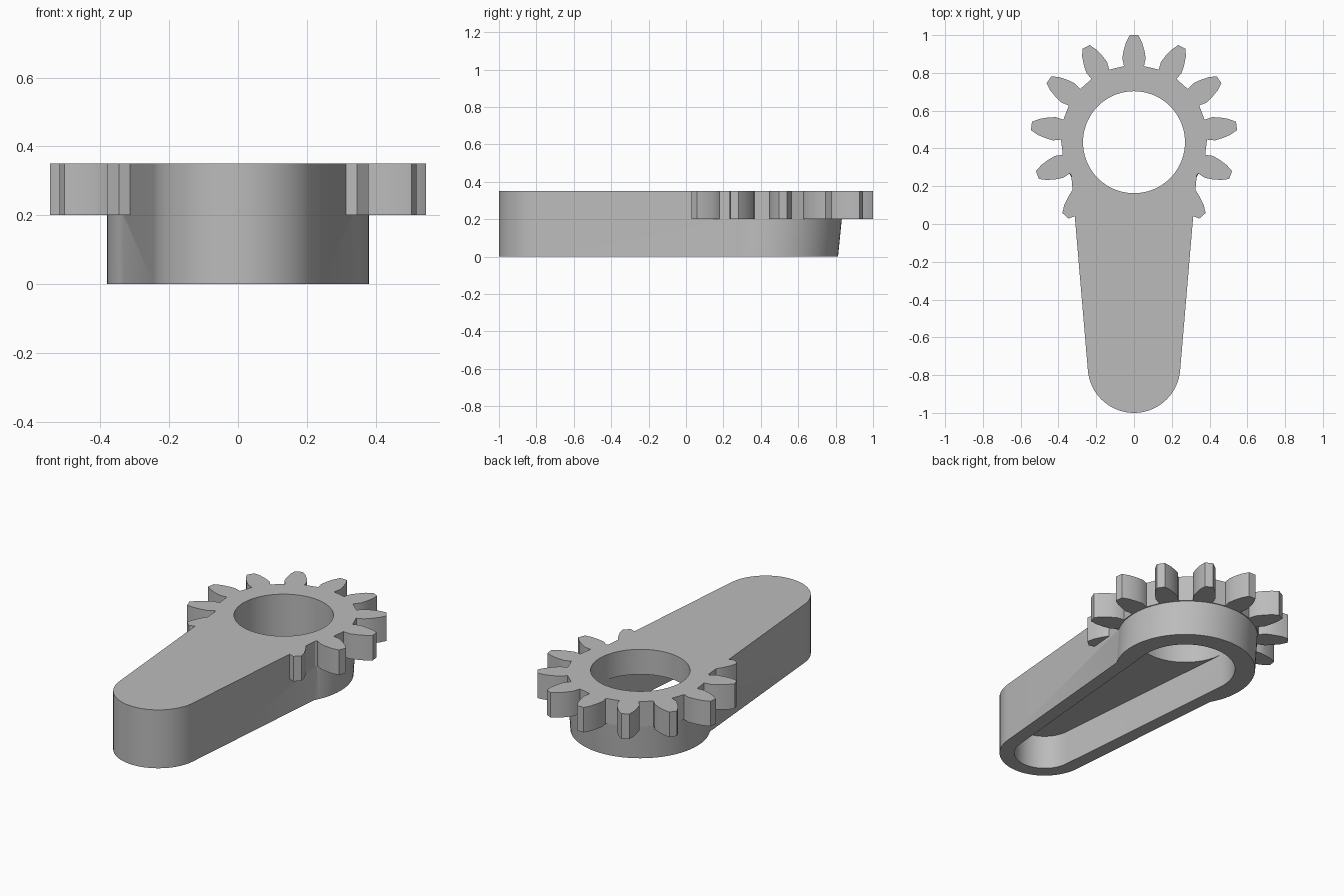
import bpy, bmesh
from math import sin, cos, radians, pi
from mathutils import Vector

if "Cube" in bpy.data.objects:
    bpy.data.objects.remove(bpy.data.objects["Cube"], do_unlink=True)

BORE_Y, GEAR_Y, END_Y = 0.433, 0.453, -0.755
GEAR_Z, TOP = 0.2, 0.35
BORE_R, HUB_R = 0.27, 0.38

grey = bpy.data.materials.new("plain grey")
grey.use_nodes = True
grey.diffuse_color = (0.5, 0.5, 0.5, 1)
grey.node_tree.nodes["Principled BSDF"].inputs["Base Color"].default_value = (0.5, 0.5, 0.5, 1)


def arc(y, r, start, end, step=5):
    """Points of an arc centred on x = 0."""
    return [(r * cos(radians(a)), y + r * sin(radians(a))) for a in range(start, end + 1, step)]


def prism(name, outline, z0, z1, shift=0):
    """Extrude a closed outline; shift slides the upper end along y."""
    bm = bmesh.new()
    low = [bm.verts.new((x, y, z0)) for x, y in outline]
    high = [bm.verts.new((x, y + shift, z1)) for x, y in outline]
    bm.faces.new(low[::-1])
    bm.faces.new(high)
    for i in range(len(low)):
        j = (i + 1) % len(low)
        bm.faces.new((low[i], low[j], high[j], high[i]))
    mesh = bpy.data.meshes.new(name)
    bm.to_mesh(mesh)
    bm.free()
    mesh.materials.append(grey)
    obj = bpy.data.objects.new(name, mesh)
    bpy.context.collection.objects.link(obj)
    return obj


def combine(target, tool, operation):
    """Apply a boolean and discard the tool."""
    mod = target.modifiers.new(operation, "BOOLEAN")
    mod.operation, mod.object, mod.solver = operation, tool, "EXACT"
    graph = bpy.context.evaluated_depsgraph_get()
    mesh = bpy.data.meshes.new_from_object(target.evaluated_get(graph))
    target.modifiers.clear()
    target.data = mesh
    bpy.data.objects.remove(tool, do_unlink=True)


# Gear outline: one tooth flank mirrored, repeated around the rim
FLANK = [(0.383, 0.053), (0.425, 0.062), (0.465, 0.055), (0.51, 0.042), (0.547, 0.022)]
TOOTH = [(r, -w) for r, w in FLANK] + [(r, w) for r, w in reversed(FLANK)]
PITCH = 2 * pi / 13
gear_outline = []
for k in range(-5, 6):
    a = pi / 2 + k * PITCH
    for r, w in TOOTH:
        gear_outline.append((r * cos(a) - w * sin(a), GEAR_Y + r * sin(a) + w * cos(a)))

# Tapered arm with a round end, running into the hub
arm_outline = arc(END_Y, 0.245, 185, 355) + [(0.333, 0.27), (0.2, BORE_Y), (-0.2, BORE_Y), (-0.333, 0.27)]

body = prism("gear_arm", arm_outline, 0, TOP)
hub = prism("hub", arc(BORE_Y, HUB_R, 0, 355), 0, GEAR_Z + 0.002, GEAR_Y - BORE_Y)
gear = prism("gear", gear_outline, GEAR_Z, TOP)
combine(body, hub, "UNION")
combine(body, gear, "UNION")

# Hollow underside and through bore
cavity_outline = arc(BORE_Y, BORE_R, -5, 185) + arc(END_Y, 0.165, 185, 355)
cavity = prism("cavity_cutter", cavity_outline, -0.1, GEAR_Z)
bore = prism("bore_cutter", arc(BORE_Y, BORE_R, 0, 355), -0.1, TOP + 0.1)
for cutter in (cavity, bore):
    cutter.hide_render = True
    combine(body, cutter, "DIFFERENCE")

# Smooth curved walls, keep crisp edges
bpy.ops.object.select_all(action="DESELECT")
body.select_set(True)
bpy.context.view_layer.objects.active = body
bpy.ops.object.shade_smooth_by_angle(angle=radians(25))
